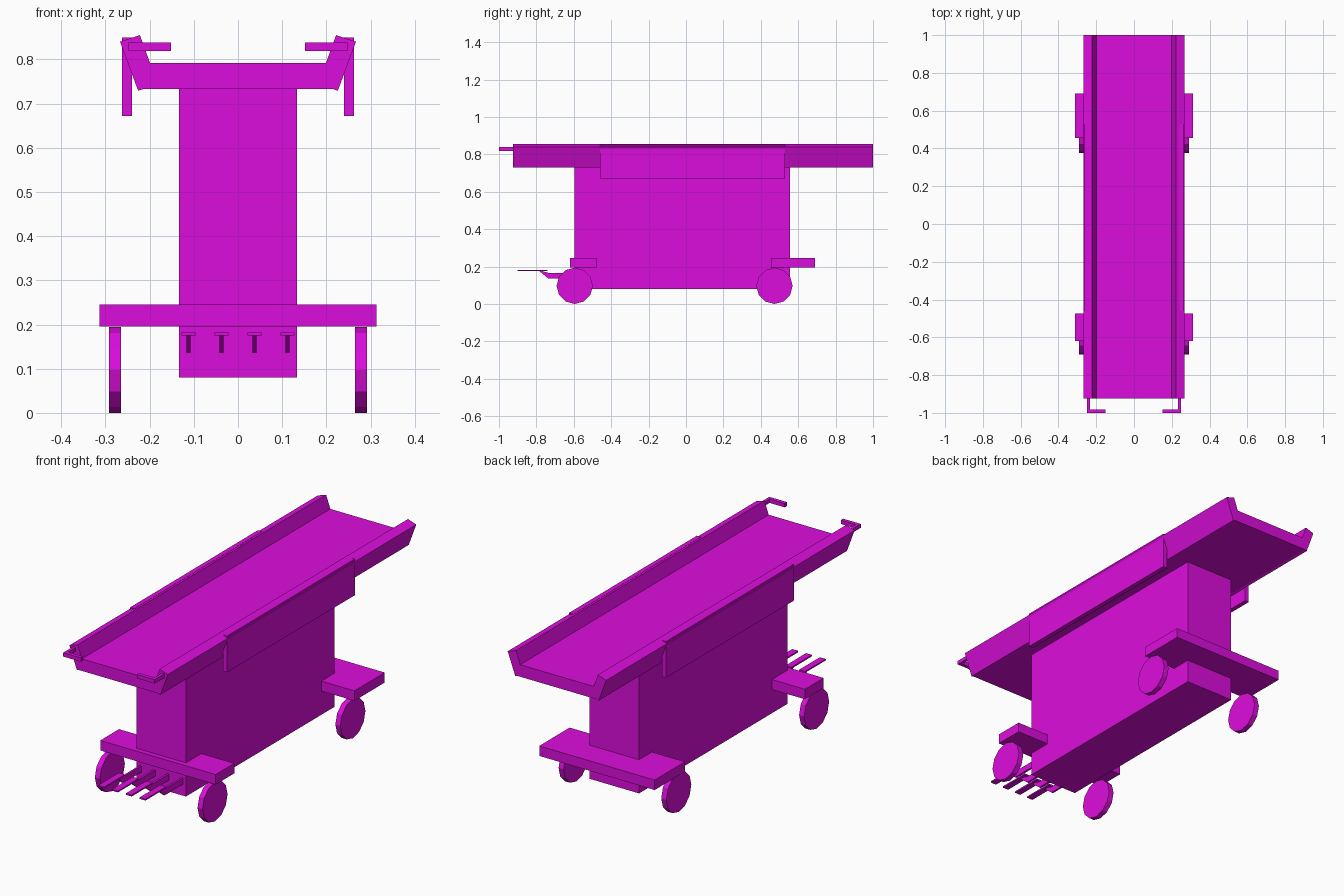
import bpy
import bmesh
import math
from mathutils import Vector

cube = bpy.data.objects.get("Cube")
if cube:
    bpy.data.objects.remove(cube, do_unlink=True)

# Single paint colour
paint = bpy.data.materials.new("magenta_paint")
paint.use_nodes = True
colour = (0.72, 0.004, 0.72, 1)
paint.diffuse_color = colour
paint.node_tree.nodes["Principled BSDF"].inputs["Base Color"].default_value = colour


def finish(name, bm):
    bmesh.ops.recalc_face_normals(bm, faces=bm.faces)
    mesh = bpy.data.meshes.new(name)
    bm.to_mesh(mesh)
    bm.free()
    mesh.materials.append(paint)
    obj = bpy.data.objects.new(name, mesh)
    bpy.context.collection.objects.link(obj)
    return obj


def extrude(name, points, offset):
    """Solid made by sweeping a flat outline along an offset."""
    bm = bmesh.new()
    face = bm.faces.new([bm.verts.new(p) for p in points])
    swept = bmesh.ops.extrude_face_region(bm, geom=[face], use_keep_orig=True)
    verts = [g for g in swept["geom"] if isinstance(g, bmesh.types.BMVert)]
    bmesh.ops.translate(bm, verts=verts, vec=Vector(offset))
    return finish(name, bm)


def box(name, xs, ys, zs):
    (x0, x1), (y0, y1), (z0, z1) = xs, ys, zs
    outline = [(x0, y0, z0), (x1, y0, z0), (x1, y1, z0), (x0, y1, z0)]
    return extrude(name, outline, (0, 0, z1 - z0))


def span(side, a, b):
    return tuple(sorted((side * a, side * b)))


# Central column and flat bed
box("body", (-0.134, 0.134), (-0.595, 0.555), (0.08, 0.735))
box("bed", (-0.22, 0.22), (-0.925, 1.0), (0.733, 0.792))

# Cross beams that carry the wheels
BEAM_Z = (0.196, 0.245)
box("front_beam", (-0.313, 0.313), (-0.62, -0.475), BEAM_Z)
box("rear_beam", (-0.313, 0.313), (0.455, 0.69), BEAM_Z)

# Paired parts on the left and right
WALL = [(0.226, 0.729), (0.267, 0.84), (0.222, 0.855), (0.182, 0.745)]
RADIUS = 0.097
for side, label in ((1, "left"), (-1, "right")):
    # Leaning bed wall
    extrude(label + "_bed_wall", [(side * x, -0.925, z) for x, z in WALL], (0, 1.925, 0))
    # Upright side panel
    box(label + "_side_panel", span(side, 0.24, 0.263), (-0.46, 0.53), (0.672, 0.85))
    # Bent handle at the front end
    handle = [(0.248, -0.915), (0.248, -1.0), (0.152, -1.0),
              (0.152, -0.982), (0.234, -0.982), (0.234, -0.915)]
    extrude(label + "_handle", [(side * x, y, 0.819) for x, y in handle], (0, 0, 0.019))
    # Twelve-sided wheels
    for end, y in (("front", -0.595), ("rear", 0.473)):
        rim = []
        for i in range(12):
            a = math.tau * i / 12
            rim.append((side * 0.265, y + RADIUS * math.cos(a), RADIUS + RADIUS * math.sin(a)))
        extrude(f"{end}_{label}_wheel", rim, (side * 0.027, 0, 0))

# Row of foot pedals with cranked arms
ARM = [(-0.58, 0.135), (-0.735, 0.135), (-0.785, 0.176),
       (-0.768, 0.176), (-0.735, 0.166), (-0.58, 0.166)]
for i in range(4):
    x = -0.112 + i * 0.0747
    extrude(f"pedal_arm_{i + 1}", [(x - 0.005, y, z) for y, z in ARM], (0.01, 0, 0))
    box(f"pedal_{i + 1}", (x - 0.016, x + 0.016), (-0.9, -0.74), (0.175, 0.182))
